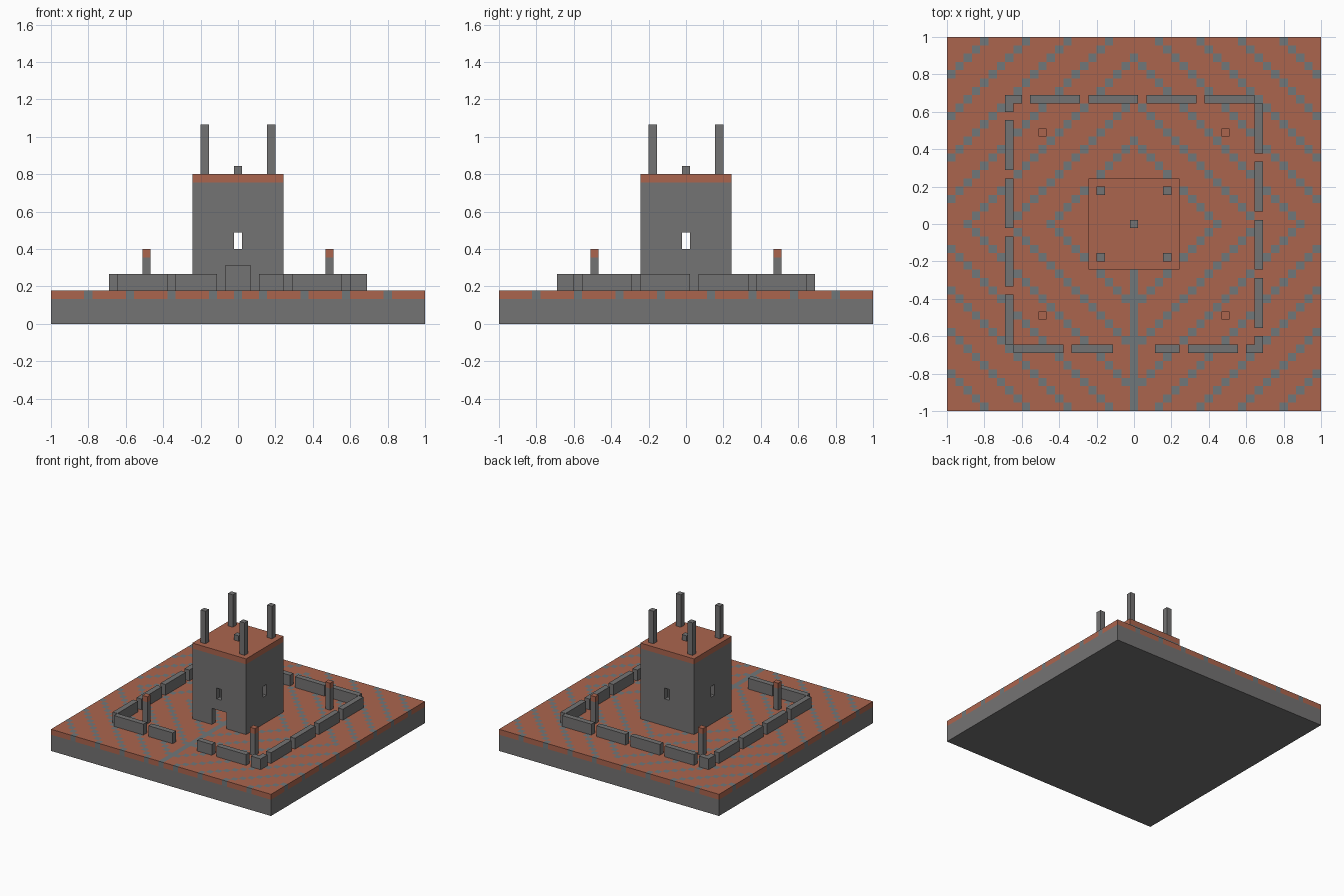
import bpy
import bmesh
from mathutils import Matrix, Vector

U = 2 / 45  # one block

if "Cube" in bpy.data.objects:
    bpy.data.objects.remove(bpy.data.objects["Cube"], do_unlink=True)


def material(name, rgb):
    m = bpy.data.materials.new(name)
    m.use_nodes = True
    m.diffuse_color = (*rgb, 1)
    m.node_tree.nodes["Principled BSDF"].inputs["Base Color"].default_value = (*rgb, 1)
    return m


STONE = material("stone grey", (0.175, 0.172, 0.172))
CLAY = material("terracotta", (0.41, 0.13, 0.076))
INLAY = material("blue grey inlay", (0.162, 0.185, 0.195))


def finish(name, bm, *mats):
    bmesh.ops.recalc_face_normals(bm, faces=bm.faces)
    mesh = bpy.data.meshes.new(name)
    bm.to_mesh(mesh)
    bm.free()
    for m in mats:
        mesh.materials.append(m)
    ob = bpy.data.objects.new(name, mesh)
    bpy.context.collection.objects.link(ob)
    return ob


def box(name, mat, x, y, z):
    """Box from (low, high) ranges measured in blocks."""
    lo, hi = (Vector(v) * U for v in zip(x, y, z))
    bm = bmesh.new()
    place = Matrix.Translation((lo + hi) / 2) @ Matrix.Diagonal((*(hi - lo), 1))
    bmesh.ops.create_cube(bm, size=1, matrix=place)
    return finish(name, bm, mat)


def post(name, mat, i, j, z0, z1):
    return box(name, mat, (i - 0.5, i + 0.5), (j - 0.5, j + 0.5), (z0, z1))


# Ground: stone slab, then paving with inlaid diamonds and a front path
box("ground_slab", STONE, (-22.5, 22.5), (-22.5, 22.5), (0, 3))
bm = bmesh.new()
bmesh.ops.create_grid(bm, x_segments=45, y_segments=45, size=1,
                      matrix=Matrix.Translation((0, 0, 4 * U)))
rim = [e for e in bm.edges if e.is_boundary]
skirt = bmesh.ops.extrude_edge_only(bm, edges=rim)["geom"]
for v in skirt:
    if isinstance(v, bmesh.types.BMVert):
        v.co.z = 3 * U
for f in bm.faces:
    c = f.calc_center_median() / U
    i, j = (max(-22, min(22, round(k))) for k in c.xy)
    f.material_index = int((abs(i) + abs(j)) % 5 == 0 or (i == 0 and j < 0))
finish("paving", bm, CLAY, INLAY)

# Perimeter wall: walk each side and break it at regular gaps and the gate


def is_wall(i, j):
    gate = j == -15 and abs(i) <= 2
    return abs(i + j) % 7 != 2 and not gate


def wall_run(side, along_x, fixed):
    start = None
    for k in range(-15, 17):
        solid = k <= 15 and is_wall(*((k, fixed) if along_x else (fixed, k)))
        if solid and start is None:
            start = k
        elif not solid and start is not None:
            lo, hi = start, k
            if not along_x:  # corners belong to the front and back runs
                lo, hi = max(lo, -14), min(hi, 15)
            run, across = (lo - 0.5, hi - 0.5), (fixed - 0.5, fixed + 0.5)
            x, y = (run, across) if along_x else (across, run)
            box(side + "_wall", STONE, x, y, (4, 6))
            start = None


for side, along_x, fixed in (("front", True, -15), ("back", True, 15),
                             ("right", False, -15), ("left", False, 15)):
    wall_run(side, along_x, fixed)

# Courtyard posts and tall roof posts
for sx in (-1, 1):
    for sy in (-1, 1):
        post("courtyard_post", STONE, 11 * sx, 11 * sy, 4, 8)
        post("courtyard_post_cap", CLAY, 11 * sx, 11 * sy, 8, 9)
        post("roof_post", STONE, 4 * sx, 4 * sy, 18, 24)

# Hollow tower with a front door and a window in each wall
tower = box("tower", STONE, (-5.5, 5.5), (-5.5, 5.5), (4, 17))
cutters = [
    box("room_cutter", STONE, (-4.5, 4.5), (-4.5, 4.5), (3, 16.9)),
    box("door_cutter", STONE, (-1.5, 1.5), (-7, -4), (3, 7)),
    box("side_window_cutter", STONE, (-7, 7), (-0.5, 0.5), (9, 11)),
    box("front_window_cutter", STONE, (-0.5, 0.5), (-7, 7), (9, 11)),
]
for c in cutters:
    mod = tower.modifiers.new(c.name, "BOOLEAN")
    mod.operation = "DIFFERENCE"
    mod.solver = "EXACT"
    mod.object = c
# Bake the cuts, then drop the cutters
bpy.context.view_layer.update()
baked = bpy.data.meshes.new_from_object(
    tower.evaluated_get(bpy.context.evaluated_depsgraph_get()))
tower.modifiers.clear()
tower.data = baked
for c in cutters:
    bpy.data.objects.remove(c, do_unlink=True)

# Roof and its centre block
box("tower_roof", CLAY, (-5.5, 5.5), (-5.5, 5.5), (17, 18))
post("roof_centre_block", STONE, 0, 0, 18, 19)
